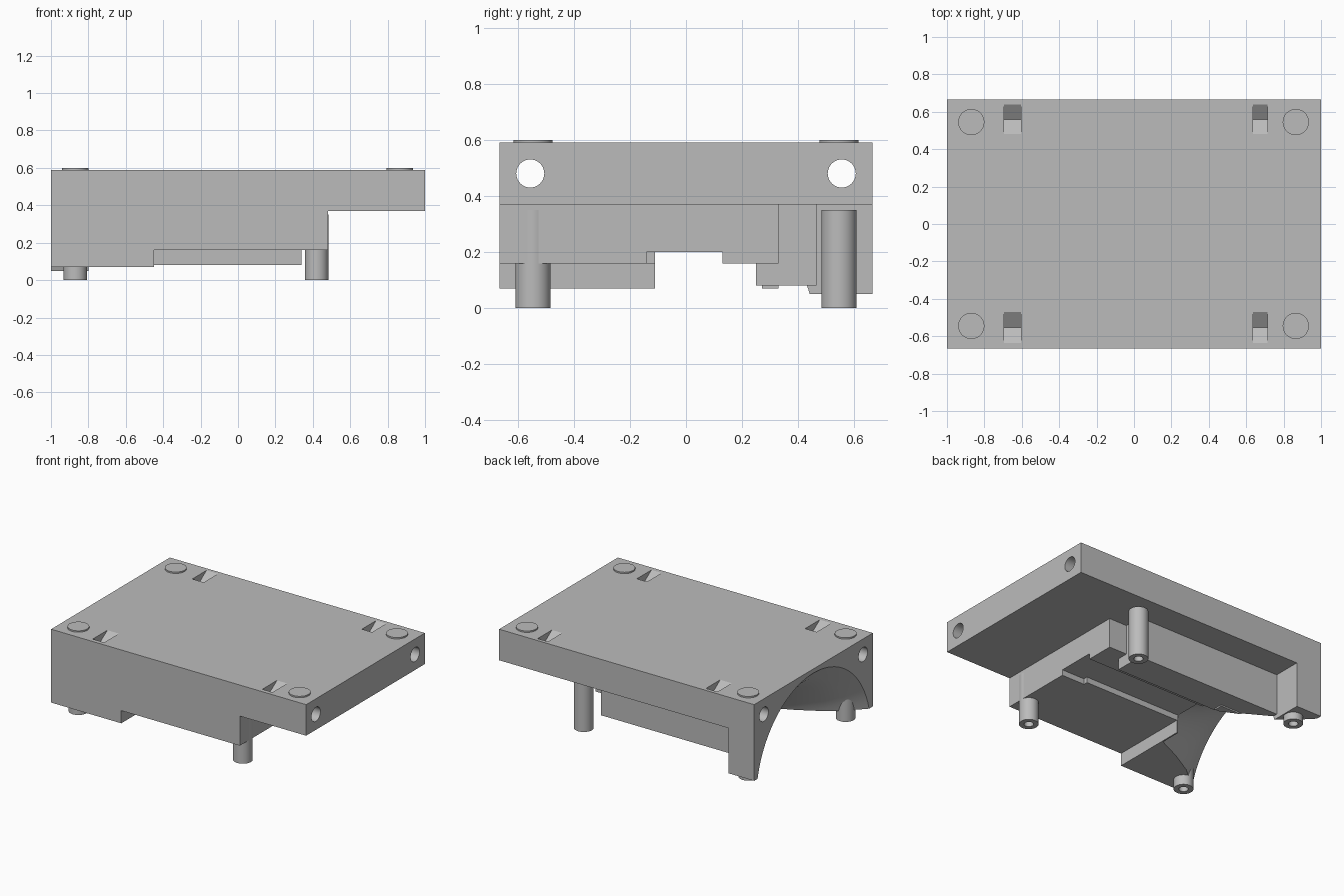
import bpy, bmesh, math
from mathutils import Matrix

if "Cube" in bpy.data.objects:
    bpy.data.objects.remove(bpy.data.objects["Cube"], do_unlink=True)

grey = bpy.data.materials.new("plain_grey")
grey.use_nodes = True
COLOUR = (0.5, 0.5, 0.5, 1)
grey.diffuse_color = COLOUR
grey.node_tree.nodes["Principled BSDF"].inputs["Base Color"].default_value = COLOUR


def finish(name, bm):
    bmesh.ops.recalc_face_normals(bm, faces=bm.faces)
    mesh = bpy.data.meshes.new(name)
    bm.to_mesh(mesh)
    bm.free()
    mesh.materials.append(grey)
    obj = bpy.data.objects.new(name, mesh)
    bpy.context.scene.collection.objects.link(obj)
    return obj


def box(name, x, y, z):
    bm = bmesh.new()
    bmesh.ops.create_cube(bm, size=1)
    for v in bm.verts:
        for i, (lo, hi) in enumerate((x, y, z)):
            v.co[i] = lo + (v.co[i] + 0.5) * (hi - lo)
    return finish(name, bm)


def cylinder(name, radius, centre, length, axis="Z", sides=40):
    bm = bmesh.new()
    turn = Matrix.Rotation(math.pi / 2, 4, "Y") if axis == "X" else Matrix()
    bmesh.ops.create_cone(bm, cap_ends=True, segments=sides, radius1=radius, radius2=radius,
                          depth=length, matrix=Matrix.Translation(centre) @ turn)
    return finish(name, bm)


def flare(name, rings, zc, sides=96):
    """Round horn along x from (x, radius) rings."""
    bm = bmesh.new()
    loops = [[bm.verts.new((x, r * math.cos(2 * math.pi * k / sides),
                            zc + r * math.sin(2 * math.pi * k / sides)))
              for k in range(sides)] for x, r in rings]
    for a, b in zip(loops, loops[1:]):
        for k in range(sides):
            n = (k + 1) % sides
            bm.faces.new((a[k], a[n], b[n], b[k]))
    bm.faces.new(loops[0])
    bm.faces.new(loops[-1])
    return finish(name, bm)


def vee(name, x, y, top, bottom):
    """V-shaped pocket cutter, open above the top."""
    mid = (y[0] + y[1]) / 2
    profile = [(y[0], top + 0.05), (y[0], top), (mid, bottom), (y[1], top), (y[1], top + 0.05)]
    bm = bmesh.new()
    face = bm.faces.new([bm.verts.new((x[0], p, q)) for p, q in profile])
    side = bmesh.ops.extrude_face_region(bm, geom=[face])["geom"]
    for v in side:
        if isinstance(v, bmesh.types.BMVert):
            v.co.x = x[1]
    return finish(name, bm)


def combine(target, tools, operation):
    for tool in tools:
        tool.hide_render = True
        mod = target.modifiers.new("shape", "BOOLEAN")
        mod.object, mod.operation, mod.solver = tool, operation, "EXACT"
    bpy.context.view_layer.update()
    graph = bpy.context.evaluated_depsgraph_get()
    mesh = bpy.data.meshes.new_from_object(target.evaluated_get(graph))
    target.modifiers.clear()
    target.data = mesh
    for tool in tools:
        bpy.data.objects.remove(tool, do_unlink=True)


# Body: top slab with stepped blocks below it
body = box("body", (-1, 1), (-0.665, 0.665), (0.37, 0.59))
combine(body, [
    box("main_block", (-1, 0.48), (-0.665, 0.33), (0.16, 0.4)),
    box("front_lower_block", (-1, -0.45), (-0.665, -0.11), (0.07, 0.3)),
    box("rear_lower_block", (-1, -0.45), (0.27, 0.33), (0.07, 0.3)),
    box("rear_block", (-0.9, 0.34), (0.25, 0.465), (0.08, 0.4)),
    box("rear_column", (-1, -0.8), (0.3, 0.665), (0.05, 0.4)),
], "UNION")

# Cuts: flared arch, channel, long bores and top pockets
rings = [(-1.02, 0.66), (-1, 0.64), (-0.9, 0.54), (-0.8, 0.46), (-0.63, 0.37), (-0.46, 0.3)]
cuts = [flare("arch_cutter", rings, -0.08),
        box("channel_cutter", (-0.5, 0.6), (-0.11, 0.13), (0, 0.2)),
        box("channel_mouth_cutter", (0.3, 0.6), (-0.14, 0), (0, 0.2))]
for y in (-0.555, 0.555):
    cuts.append(cylinder("bore_cutter", 0.05, (0, y, 0.48), 2.2, "X"))
for x in ((-0.695, -0.605), (0.635, 0.715)):
    for y in ((-0.635, -0.47), (0.48, 0.64)):
        cuts.append(vee("pocket_cutter", x, y, 0.59, 0.535))
combine(body, cuts, "DIFFERENCE")
parts = [body]

# Hollow legs below and round pads on top
for end, leg_x, pad_x in (("right", -0.87, -0.87), ("left", 0.42, 0.865)):
    for side, y in (("front", -0.545), ("rear", 0.545)):
        leg = cylinder(f"{side}_{end}_leg", 0.063, (leg_x, y, 0.175), 0.35)
        combine(leg, [cylinder("leg_bore_cutter", 0.03, (leg_x, y, 0.05), 0.2)], "DIFFERENCE")
        pad = cylinder(f"{side}_{end}_pad", 0.07, (pad_x, y, 0.59), 0.02)
        parts += [leg, pad]

bpy.ops.object.select_all(action="DESELECT")
for part in parts:
    part.select_set(True)
bpy.context.view_layer.objects.active = body
bpy.ops.object.shade_smooth_by_angle(angle=math.radians(25))
